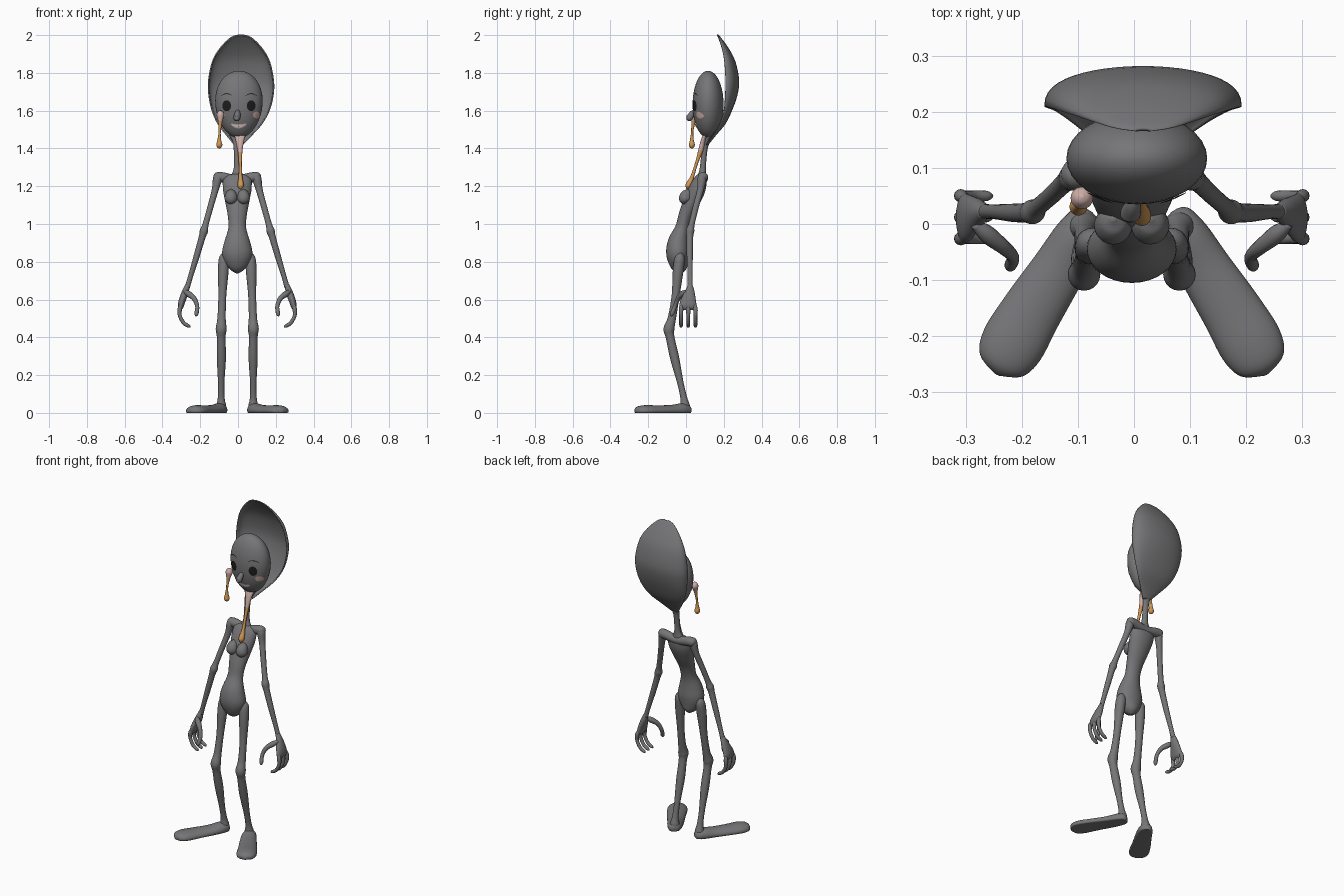
import bpy, math
from mathutils import Vector as V


def material(name, rgb):
    m = bpy.data.materials.new(name)
    m.diffuse_color = (*rgb, 1)
    return m


GREY = material("body grey", (0.18, 0.18, 0.187))
BLACK = material("eye black", (0.012, 0.012, 0.013))
PINK = material("blush pink", (0.62, 0.42, 0.38))
AMBER = material("drip amber", (0.62, 0.31, 0.09))
WHITE = material("teeth white", (0.75, 0.68, 0.66))
MID = -0.004          # body centre line


def make(name, verts, faces, mats, x=0.0, mirror=False):
    me = bpy.data.meshes.new(name)
    me.from_pydata([tuple(v) for v in verts], [], faces)
    for m in mats:
        me.materials.append(m)
    for p in me.polygons:
        p.use_smooth = True
    ob = bpy.data.objects.new(name, me)
    ob.location.x = x
    bpy.context.collection.objects.link(ob)
    if mirror:
        ob.modifiers.new("mirror", 'MIRROR')
    return ob


def spline(rows, sub=5):
    """Catmull-Rom through rows of equal length"""
    out = []
    n = len(rows)
    for i in range(n - 1):
        a, b, c, d = (rows[max(i - 1, 0)], rows[i], rows[i + 1], rows[min(i + 2, n - 1)])
        for k in range(sub):
            t = k / sub
            out.append([q + 0.5 * t * (r - p + t * (2 * p - 5 * q + 4 * r - s + t * (3 * (q - r) + s - p)))
                        for p, q, r, s in zip(a, b, c, d)])
    return out + [list(rows[-1])]


def tube(name, pts, mats=(GREY,), ref=(0, 1, 0), x=MID, mirror=False, n=20, floor=False):
    """Loft of ellipses along a path: rows are x, y, z, side radius, ref radius"""
    rows = spline([p if len(p) == 5 else (*p, p[3]) for p in pts])
    verts, faces = [], []
    for i, r in enumerate(rows):
        a, b = rows[max(i - 1, 0)], rows[min(i + 1, len(rows) - 1)]
        t = (V(b[:3]) - V(a[:3])).normalized()
        u = V(ref).cross(t).normalized()
        v = t.cross(u)
        for k in range(n):
            w = 2 * math.pi * k / n
            p = V(r[:3]) + u * max(r[3], .001) * math.cos(w) + v * max(r[4], .001) * math.sin(w)
            if floor:
                p.z = max(p.z, 0)
            verts.append(p)
    for i in range(len(rows) - 1):
        for k in range(n):
            j = (k + 1) % n
            faces.append((i * n + k, i * n + j, (i + 1) * n + j, (i + 1) * n + k))
    faces.append(tuple(reversed(range(n))))
    faces.append(tuple(range(len(verts) - n, len(verts))))
    return make(name, verts, faces, mats, x, mirror)


# ---- torso, bust, shoulders, neck
tube("torso", [(0, .085, 1.265, .02, .015), (0, .08, 1.245, .07, .03), (0, .06, 1.19, .076, .045),
               (0, .03, 1.12, .064, .044), (0, .0, 1.05, .051, .038), (0, -.02, .98, .047, .037),
               (0, -.04, .91, .067, .054), (0, -.045, .85, .08, .06), (0, -.04, .80, .068, .052),
               (0, -.03, .76, .038, .036), (0, -.026, .74, .008, .008)], n=32)
tube("bust", [(.033, .01, 1.185, .004), (.033, .008, 1.17, .024), (.033, -.002, 1.14, .034),
              (.033, -.002, 1.12, .028), (.033, .004, 1.105, .004)], mirror=True)
tube("shoulders", [(-.122, .085, 1.24, .004), (-.112, .087, 1.245, .024), (-.085, .09, 1.248, .027),
                   (0, .09, 1.235, .024), (.085, .09, 1.248, .027), (.112, .087, 1.245, .024),
                   (.122, .085, 1.24, .004)])
tube("neck", [(.003, .125, 1.48, .05, .012), (.002, .112, 1.44, .028, .015), (0, .1, 1.40, .019, .015),
              (0, .092, 1.33, .017, .015), (0, .088, 1.28, .022, .018), (0, .08, 1.23, .05, .028)])

# ---- arms
tube("arm", [(.098, .088, 1.268, .006), (.103, .085, 1.245, .024), (.117, .076, 1.18, .018),
             (.142, .052, 1.09, .016), (.167, .03, 1.0, .016), (.176, .022, .965, .022),
             (.186, .02, .93, .018), (.215, .02, .83, .016), (.248, .022, .72, .013),
             (.264, .022, .665, .014)], mirror=True)
tube("palm", [(.262, .022, .68, .012, .012), (.275, .02, .64, .018, .026), (.293, .012, .59, .018, .042),
              (.299, .01, .56, .014, .044), (.3, .01, .545, .004, .03)], mirror=True)
for i, y in enumerate((-.026, .012, .05)):
    tube("finger_%d" % (i + 1), [(.298, y * .9, .575, .008), (.304, y, .55, .012), (.304, y, .515, .01),
                                 (.284, y, .477, .01), (.258, y, .46, .009), (.248, y, .455, .003)],
         mirror=True, n=12)
tube("thumb", [(.28, .0, .645, .008), (.258, -.018, .63, .016), (.228, -.042, .605, .013),
               (.212, -.058, .565, .011), (.216, -.074, .525, .011), (.219, -.079, .512, .003)],
     mirror=True, ref=(1, .3, 0), n=12)

# ---- legs and feet
tube("leg", [(.066, -.03, .85, .006), (.07, -.033, .82, .026), (.074, -.042, .75, .028),
             (.079, -.055, .62, .021), (.083, -.075, .5, .022), (.085, -.09, .445, .029),
             (.085, -.084, .4, .023), (.084, -.06, .29, .024), (.085, -.03, .16, .017),
             (.085, -.012, .08, .018), (.085, -.006, .04, .026), (.085, -.006, .02, .026)], mirror=True)
tube("foot", [(.075, .024, .015, .006), (.08, .015, .015, .028, .025), (.095, -.02, .015, .042, .036),
              (.13, -.08, .012, .048, .03), (.178, -.155, .01, .054, .03), (.213, -.215, .01, .057, .031),
              (.232, -.252, .01, .043, .024), (.24, -.268, .008, .006)],
     ref=(0, 0, 1), mirror=True, n=24, floor=True)

# ---- egg-shaped head
HX, HY, HZ = .005, .117, 1.633
RX, RY, RZ = .125, .082, .178
verts, faces, N, M = [], [], 32, 24
for i in range(M + 1):
    c = -math.cos(math.pi * (.004 + .992 * i / M))
    s = math.sqrt(1 - c * c)
    for k in range(N):
        w = 2 * math.pi * k / N
        verts.append((HX + RX * (1 + .1 * c) * s * math.cos(w), HY + RY * s * math.sin(w), HZ + RZ * c))
for i in range(M):
    for k in range(N):
        j = (k + 1) % N
        faces.append((i * N + k, i * N + j, i * N + N + j, i * N + N + k))
faces += [tuple(reversed(range(N))), tuple(range(M * N, M * N + N))]
make("head", verts, faces, [GREY])
tube("nose", [(.0, .06, 1.605, .006), (-.002, .036, 1.588, .014), (-.006, .02, 1.565, .018),
              (-.007, .012, 1.557, .015), (-.008, .003, 1.553, .003)], x=0, ref=(0, 0, 1))


def patch(name, x, z, rx, rz, mat, bend=0.0, lift=.003):
    """Thin oval laid on the face; bend lifts its ends"""
    verts, faces, n, rings = [], [], 24, 5
    for i in range(rings):
        f = max(i / (rings - 1), .02)
        for k in range(n):
            w = 2 * math.pi * k / n
            a = math.cos(w) * f
            px, pz = x + rx * a, z + rz * math.sin(w) * f + bend * a * a
            c = (pz - HZ) / RZ
            q = 1 - ((px - HX) / (RX * (1 + .1 * c))) ** 2 - c * c
            verts.append((px, HY - RY * math.sqrt(max(q, 0)) - lift, pz))
    for i in range(rings - 1):
        for k in range(n):
            j = (k + 1) % n
            faces.append((i * n + k, i * n + n + k, i * n + n + j, i * n + j)[::-1])
    faces.append(tuple(range(n)))
    make(name, verts, faces, [mat])


# ---- face details
for side, s in (("left", -1), ("right", 1)):
    patch("eye_" + side, .005 + s * .065, 1.626, .023, .029, BLACK)
    patch("brow_" + side, .005 + s * .065, 1.69, .03, .0025, BLACK, -.012)
    patch("cheek_" + side, .005 + s * .092, 1.577, .018, .018, PINK, 0, .002)
patch("lips", .003, 1.517, .042, .011, PINK, .012, .002)
patch("teeth", .003, 1.517, .036, .006, WHITE, .012, .004)

# ---- hollow hood behind the head: z, half width, rim y, back y, centre x
rows = spline([(2.0, .012, .165, .168, .016), (1.985, .055, .172, .182, .016), (1.93, .11, .19, .222, .016),
               (1.86, .15, .203, .258, .016), (1.76, .171, .209, .278, .016), (1.68, .169, .207, .268, .016),
               (1.6, .15, .2, .24, .014), (1.53, .115, .178, .205, .01), (1.47, .065, .14, .155, .006),
               (1.42, .02, .105, .115, .002)], 4)
verts, faces, N = [], [], 25
for z, w, yr, yb, cx in rows:
    for k in range(N):
        a = math.pi * (k / (N - 1) - .5)
        verts.append((cx + w * math.sin(a), yr + (yb - yr) * max(math.cos(a), 0) ** .8, z))
for i in range(len(rows) - 1):
    for k in range(N - 1):
        faces.append((i * N + k, i * N + k + 1, i * N + N + k + 1, i * N + N + k)[::-1])
hood = make("hood", verts, faces, [GREY])
sol = hood.modifiers.new("thickness", 'SOLIDIFY')
sol.thickness, sol.offset = .007, 0

# ---- drips: pink at the top, amber below
for name, split, pts in (
        ("neck_drip", 1.385, [(.01, .1, 1.47, .03, .01), (.01, .09, 1.44, .022, .012), (.011, .078, 1.39, .013),
                              (.012, .055, 1.32, .008), (.013, .033, 1.25, .01), (.014, .018, 1.215, .016),
                              (.014, .01, 1.198, .015), (.014, .004, 1.186, .003)]),
        ("cheek_drip", 1.545, [(-.093, .05, 1.601, .003), (-.093, .048, 1.593, .014), (-.093, .046, 1.575, .02),
                               (-.094, .04, 1.545, .012), (-.097, .033, 1.49, .006), (-.099, .031, 1.445, .01),
                               (-.099, .031, 1.42, .016), (-.099, .031, 1.406, .011), (-.099, .031, 1.399, .002)])):
    ob = tube(name, pts, (PINK, AMBER), x=0)
    for p in ob.data.polygons:
        p.material_index = 0 if p.center.z > split else 1
